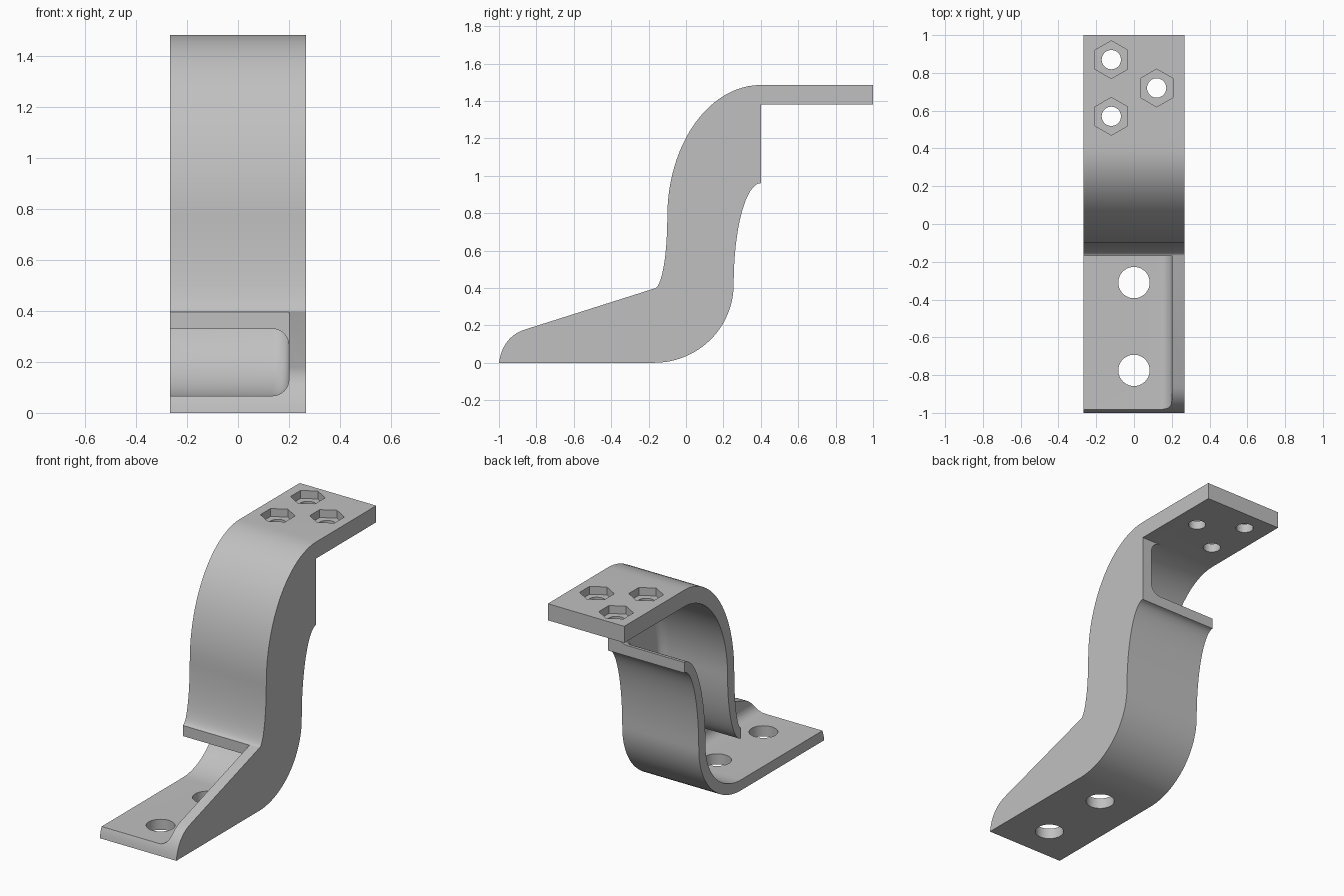
import bpy, bmesh
from math import pi, sin, cos, radians
from mathutils import Vector

cube = bpy.data.objects.get("Cube")
if cube:
    bpy.data.objects.remove(cube)

HALF = 0.268      # half width of the bracket
WEB = 0.2         # inner face of the side web
WALL = 0.067      # sheet thickness
FILLET = 0.065
STEPS = 24

grey = bpy.data.materials.new("plain grey")
grey.use_nodes = True
colour = (0.53, 0.53, 0.53, 1)
grey.diffuse_color = colour
grey.node_tree.nodes["Principled BSDF"].inputs["Base Color"].default_value = colour


def make_object(name, bm):
    bmesh.ops.recalc_face_normals(bm, faces=bm.faces)
    mesh = bpy.data.meshes.new(name)
    bm.to_mesh(mesh)
    bm.free()
    obj = bpy.data.objects.new(name, mesh)
    mesh.materials.append(grey)
    bpy.context.collection.objects.link(obj)
    return obj


def arc(cy, cz, ry, rz, start, end):
    """Elliptical arc in the side plane, angles in degrees."""
    angles = [radians(start + (end - start) * i / STEPS) for i in range(STEPS + 1)]
    return [Vector((cy + ry * cos(a), cz + rz * sin(a))) for a in angles]


def loft(name, rings):
    """Skin closed rings of equal length and cap both ends."""
    bm = bmesh.new()
    rows = [[bm.verts.new(p) for p in ring] for ring in rings]
    n = len(rows[0])
    for a, b in zip(rows, rows[1:]):
        for i in range(n):
            j = (i + 1) % n
            bm.faces.new((a[i], a[j], b[j], b[i]))
    bm.faces.new(rows[0])
    bm.faces.new(rows[-1])
    return make_object(name, bm)


def prism(name, x, y, z0, z1, radius, sides):
    """Upright prism with a corner pointing along y."""
    ring = [(x + radius * sin(2 * pi * i / sides), y + radius * cos(2 * pi * i / sides))
            for i in range(sides)]
    return loft(name, [[(px, py, z) for px, py in ring] for z in (z0, z1)])


# Solid side silhouette: toe, slope, S-shaped front, flange, S-shaped back
def toe(t):
    a, b, c = Vector((-1, 0)), Vector((-0.98, 0.14)), Vector((-0.86, 0.178))
    return a * (1 - t) ** 2 + b * 2 * t * (1 - t) + c * t ** 2


outline = [toe(i / 12) for i in range(13)]
outline += arc(-0.17, 0.78, 0.07, 0.383, -90, 0)
outline += arc(0.4, 0.78, 0.5, 0.705, 180, 90)[1:]
outline += [Vector(p) for p in ((1, 1.485), (1, 1.38), (0.4, 1.38))]
outline += arc(0.4, 0.42, 0.145, 0.54, 90, 180)
outline += arc(-0.17, 0.42, 0.425, 0.42, 0, -90)[1:]
bracket = loft("bracket", [[(x, p.x, p.y) for p in outline] for x in (-HALF, HALF)])

# Hollow channel between the front and back sheets, filleted along the web
upper = [Vector((-1.2, 0.397 - WALL))]
upper += arc(-0.17, 0.78, 0.07 + WALL, 0.383 + WALL, -90, 0)
upper += arc(0.4, 0.78, 0.5 - WALL, 0.6, 180, 90)[1:] + [Vector((0.45, 1.37))]
lower = [Vector((-1.2, WALL))]
lower += arc(-0.17, 0.42, 0.425 - WALL, 0.42 - WALL, -90, 0)
lower += arc(0.4, 0.42, 0.145 + WALL, 0.54 + WALL, 180, 90)[1:] + [Vector((0.45, 1.027))]

stations = []
for lo, up in zip(lower, upper):
    side = (up - lo).normalized()
    half = [(-0.5, 0.0)]
    for i in range(9):
        a = pi / 2 * i / 8
        half.append((WEB - FILLET + FILLET * sin(a), FILLET * (1 - cos(a))))
    ring = [(x, lo + side * d) for x, d in half]
    ring += [(x, up - side * d) for x, d in reversed(half)]
    stations.append([(x, p.x, p.y) for x, p in ring])
cutters = [loft("channel_cutter", stations)]

# Opening above the foot
foot_ring = [(-0.5, -1.2), (WEB, -1.2), (WEB, -0.17), (-0.5, -0.17)]
cutters.append(loft("foot_cutter", [[(x, y, z) for x, y in foot_ring] for z in (0.2, 0.6)]))

# Foot bolt holes
for y in (-0.31, -0.775):
    cutters.append(prism("foot_hole_cutter", 0, y, -0.1, 0.15, 0.083, 48))

# Flange holes with hexagonal nut recesses
for x, y in ((-0.12, 0.87), (0.12, 0.72), (-0.12, 0.57)):
    cutters.append(prism("flange_hole_cutter", x, y, 1.3, 1.6, 0.051, 40))
    cutters.append(prism("nut_recess_cutter", x, y, 1.435, 1.6, 0.1, 6))

bpy.ops.object.select_all(action='DESELECT')
bpy.context.view_layer.objects.active = bracket
bracket.select_set(True)
for cutter in cutters:
    cutter.hide_render = True
    mod = bracket.modifiers.new("cut", 'BOOLEAN')
    mod.operation = 'DIFFERENCE'
    mod.solver = 'EXACT'
    mod.object = cutter
    bpy.ops.object.modifier_apply(modifier=mod.name)
    bpy.data.objects.remove(cutter)

bpy.ops.object.shade_smooth_by_angle(angle=radians(25))
